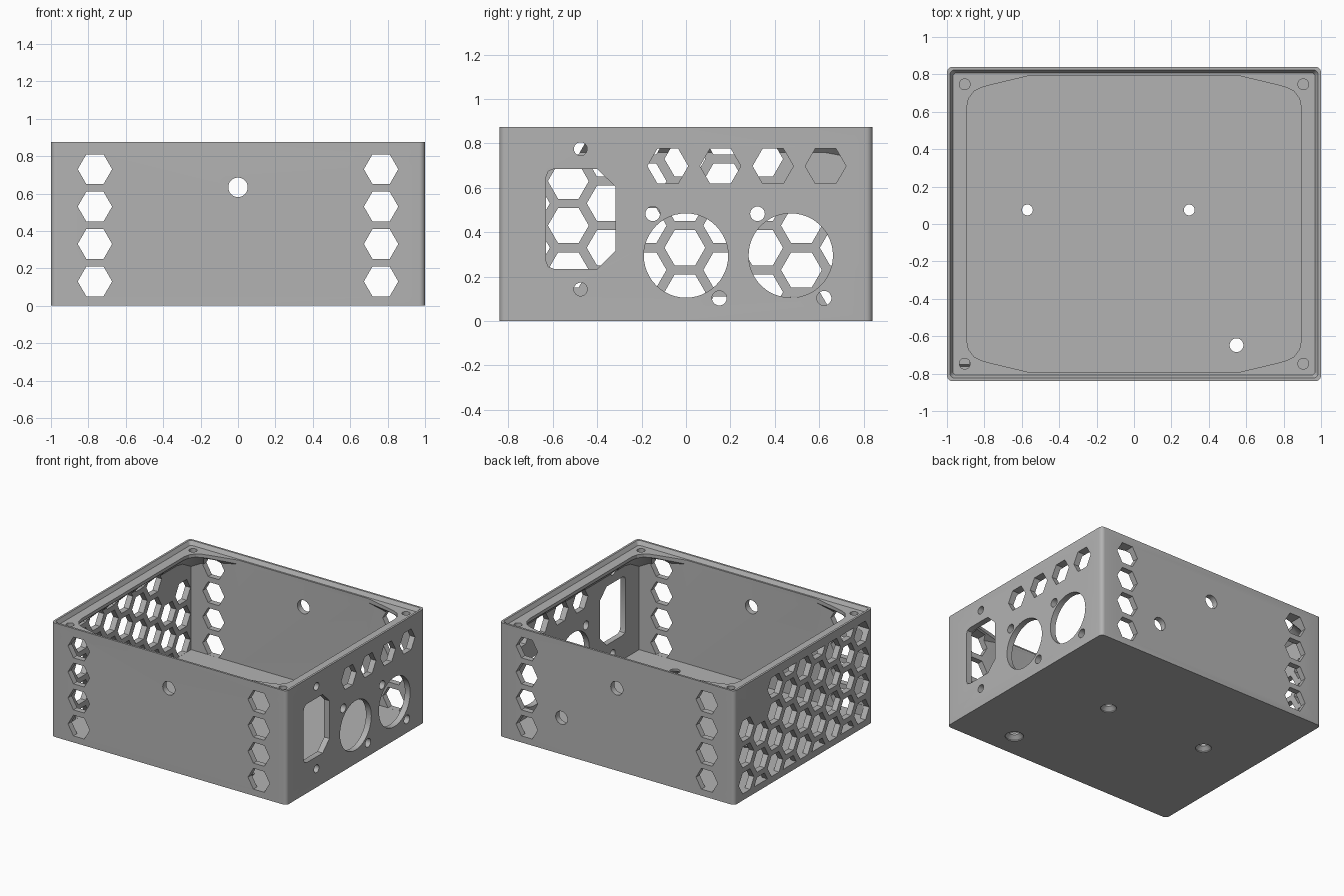
import bpy, bmesh, math
from mathutils import Vector

cube = bpy.data.objects.get("Cube")
if cube:
    bpy.data.objects.remove(cube, do_unlink=True)

HX, HY, H = 1.0, 0.84, 0.875      # outer half sizes and height
IX, IY, FLOOR = 0.955, 0.795, 0.05  # inner wall faces and floor
SHELF = 0.845                     # lid seat level

grey = bpy.data.materials.new("plain_grey")
grey.use_nodes = True
grey.diffuse_color = (0.45, 0.45, 0.45, 1)
grey.node_tree.nodes["Principled BSDF"].inputs["Base Color"].default_value = (0.45, 0.45, 0.45, 1)


def loft(bm, rings):
    """Closed solid through rings that share a point count."""
    vs = [[bm.verts.new(p) for p in r] for r in rings]
    n = len(vs[0])
    for a, b in zip(vs, vs[1:]):
        for i in range(n):
            j = (i + 1) % n
            bm.faces.new((a[i], a[j], b[j], b[i]))
    bm.faces.new(vs[0][::-1])
    bm.faces.new(vs[-1])


def finish(bm, name):
    bmesh.ops.recalc_face_normals(bm, faces=bm.faces)
    me = bpy.data.meshes.new(name)
    bm.to_mesh(me)
    bm.free()
    me.materials.append(grey)
    ob = bpy.data.objects.new(name, me)
    bpy.context.collection.objects.link(ob)
    return ob


def rounded(hx, hy, r, z, seg=6):
    pts = []
    for k, (sx, sy) in enumerate([(1, 1), (-1, 1), (-1, -1), (1, -1)]):
        for i in range(seg + 1):
            a = math.pi / 2 * (k + i / seg)
            pts.append((sx * (hx - r) + r * math.cos(a), sy * (hy - r) + r * math.sin(a), z))
    return pts


def ngon(u, v, r, n=6):
    return [(u + r * math.cos(2 * math.pi * i / n), v + r * math.sin(2 * math.pi * i / n))
            for i in range(n)]


def cut_x(bm, poly, side, depth=0.12):
    loft(bm, [[(side * x, u, v) for u, v in poly] for x in (HX + 0.05, HX - depth)])


def cut_y(bm, poly, side, depth=0.13):
    loft(bm, [[(u, side * y, v) for u, v in poly] for y in (HY + 0.05, HY - depth)])


# Outer shell block
bm = bmesh.new()
loft(bm, [rounded(HX, HY, 0.03, z) for z in (0, H)])
box = finish(bm, "enclosure_body")

# Lid seat with a tapered lip
bm = bmesh.new()
loft(bm, [rounded(0.968, 0.808, 0.02, SHELF), rounded(0.984, 0.824, 0.025, H),
          rounded(0.984, 0.824, 0.025, H + 0.1)])
cutters = [finish(bm, "lid_seat_cutter")]

# Cavity: shaped mouth flaring at 45 degrees out to the walls
mouth = [(0.895, 0.62), (0.885, 0.67), (0.855, 0.71), (0.815, 0.73), (0.76, 0.745), (0.55, IY)]
wall = [(IX, 0.62), (IX, 0.69), (IX, IY), (0.87, IY), (0.76, IY), (0.55, IY)]
drop = [max((Vector(m) - Vector(w)).length, 0.006) for m, w in zip(mouth, wall)]


def four_way(pts, zs):
    q = [(x, y, z) for (x, y), z in zip(pts, zs)]
    left = [(-x, y, z) for x, y, z in q[::-1]]
    top = q + left
    return top + [(-x, -y, z) for x, y, z in top]


bm = bmesh.new()
n = len(mouth)
loft(bm, [four_way(wall, [FLOOR] * n), four_way(wall, [0.82 - d for d in drop]),
          four_way(mouth, [0.82] * n), four_way(mouth, [H + 0.1] * n)])
bmesh.ops.triangulate(bm, faces=[f for f in bm.faces if len(f.verts) == 4])
cutters.append(finish(bm, "cavity_cutter"))

bm = bmesh.new()
ROWS = [0.13 + 0.2 * i for i in range(4)]
R = 0.092

# Vent columns and cable holes in the front and back walls
for side in (-1, 1):
    for x in (-0.765, 0.765):
        for z in ROWS:
            cut_y(bm, ngon(x, z, R), side)
    cut_y(bm, ngon(0, 0.633, 0.052, 32), side)
cut_y(bm, ngon(0.47, 0.28, 0.05, 32), 1)

# Honeycomb in the -x wall, solid at its upper back corner
for c in range(9):
    y = 0.695 - 0.175 * c
    if c % 2 == 0:
        for z in ROWS[:3] if c == 0 else ROWS:
            cut_x(bm, ngon(y, z, R), -1)
        continue
    for z in (0.23, 0.43, 0.63):
        if not (c == 1 and z > 0.6):
            cut_x(bm, ngon(y, z, R), -1)
    # Part cells cropped by the floor and the flange
    for z0, zc in ((0.11, FLOOR + 0.001), (0.75, 0.81)):
        if c == 1 and z0 > 0.5:
            continue
        w = R / 2 + abs(z0 - zc) * 0.577
        cut_x(bm, [(y - R / 2, z0), (y + R / 2, z0), (y + w, zc), (y - w, zc)], -1)

# Socket panel in the +x wall
for i in range(4):
    cut_x(bm, ngon(-0.082 + 0.237 * i, 0.698, R), 1)
cut_x(bm, [(-0.63, 0.27), (-0.62, 0.245), (-0.595, 0.235), (-0.4, 0.235), (-0.318, 0.315),
           (-0.318, 0.605), (-0.4, 0.685), (-0.595, 0.685), (-0.62, 0.675), (-0.63, 0.65)], 1)
for z in (0.143, 0.775):
    cut_x(bm, ngon(-0.475, z, 0.03, 24), 1)
for y in (0, 0.472):
    cut_x(bm, ngon(y, 0.295, 0.19, 48), 1)
    for s in (-1, 1):
        cut_x(bm, ngon(y + s * 0.15, 0.293 - s * 0.19, 0.033, 24), 1)

# Countersunk floor holes
for x, y, r in ((-0.57, 0.075, 0.029), (0.295, 0.075, 0.029), (0.548, -0.648, 0.037)):
    loft(bm, [[(u, v, z) for u, v in ngon(x, y, rad, 24)]
              for z, rad in ((-0.05, r + 0.028), (0.008, r + 0.028), (0.034, r), (0.1, r))])

# Blind lid screw holes
for sx in (-1, 1):
    for sy in (-1, 1):
        loft(bm, [[(u, v, z) for u, v in ngon(sx * 0.905, sy * 0.747, 0.029, 24)]
                  for z in (0.79, H + 0.1)])
cutters.append(finish(bm, "hole_cutter"))

# Apply the cuts
bpy.ops.object.select_all(action='DESELECT')
bpy.context.view_layer.objects.active = box
box.select_set(True)
for c in cutters:
    c.hide_render = True
    mod = box.modifiers.new(c.name, 'BOOLEAN')
    mod.operation, mod.solver, mod.object = 'DIFFERENCE', 'EXACT', c
    bpy.ops.object.modifier_apply(modifier=mod.name)
    bpy.data.objects.remove(c, do_unlink=True)
bpy.ops.object.shade_smooth_by_angle(angle=math.radians(25))
